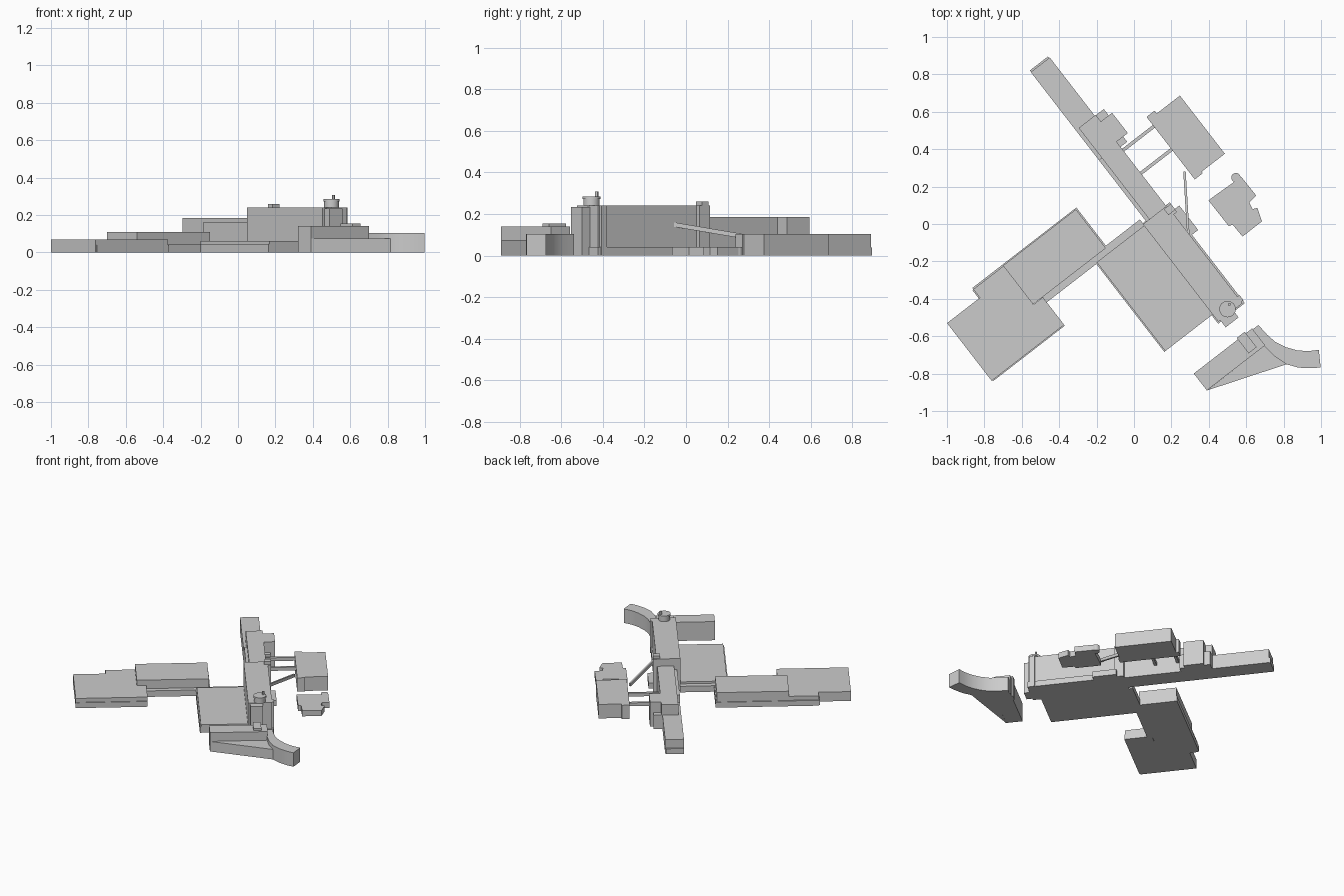
import bpy, bmesh, math
from mathutils import Vector, Matrix

if "Cube" in bpy.data.objects:
    bpy.data.objects.remove(bpy.data.objects["Cube"])

ANGLE = math.radians(37.7)          # whole complex is turned to this street grid
ROT = Matrix.Rotation(ANGLE, 4, 'Z')


def prism(name, pts, z0, z1, turned=True):
    """Extrude a plan outline from z0 to z1."""
    bm = bmesh.new()
    face = bm.faces.new([bm.verts.new((x, y, z0)) for x, y in pts])
    top = bmesh.ops.extrude_face_region(bm, geom=[face])
    verts = [g for g in top['geom'] if isinstance(g, bmesh.types.BMVert)]
    bmesh.ops.translate(bm, verts=verts, vec=(0, 0, z1 - z0))
    if turned:
        bm.transform(ROT)
    bmesh.ops.recalc_face_normals(bm, faces=bm.faces)
    me = bpy.data.meshes.new(name)
    bm.to_mesh(me)
    bm.free()
    ob = bpy.data.objects.new(name, me)
    bpy.context.collection.objects.link(ob)
    return ob


def block(name, a0, a1, b0, b1, z1, z0=0.0):
    """Box in street-grid coordinates."""
    return prism(name, [(a0, b0), (a1, b0), (a1, b1), (a0, b1)], z0, z1)


def drum(name, x, y, r, z0, z1, n=24):
    pts = [(x + r * math.cos(2 * math.pi * i / n), y + r * math.sin(2 * math.pi * i / n))
           for i in range(n)]
    ob = prism(name, pts, z0, z1, turned=False)
    bpy.ops.object.select_all(action='DESELECT')
    ob.select_set(True)
    bpy.context.view_layer.objects.active = ob
    bpy.ops.object.shade_smooth_by_angle()
    return ob


def beam(name, p, q, w, h):
    """Sloping beam between two world points."""
    p, q = Vector(p), Vector(q)
    side = Vector((-(q - p).y, (q - p).x, 0)).normalized() * w / 2
    up = Vector((0, 0, h / 2))
    ring = lambda c: [c - side - up, c + side - up, c + side + up, c - side + up]
    me = bpy.data.meshes.new(name)
    faces = [(0, 1, 2, 3), (7, 6, 5, 4)] + [(i, i + 4, (i + 1) % 4 + 4, (i + 1) % 4) for i in range(4)]
    me.from_pydata([v[:] for v in ring(p) + ring(q)], [], faces)
    bm = bmesh.new()
    bm.from_mesh(me)
    bmesh.ops.recalc_face_normals(bm, faces=bm.faces)
    bm.to_mesh(me)
    bm.free()
    bpy.context.collection.objects.link(bpy.data.objects.new(name, me))


# North wing: low bar, taller middle section and its side steps
block("north_wing", 0.06, 0.188, -0.03, 0.98, 0.105)
block("north_wing_plinth", 0.062, 0.184, 0.9, 0.99, 0.04)
block("north_mid_section", 0.08, 0.195, -0.03, 0.587, 0.185)
block("north_mid_ledge", 0.06, 0.08, -0.03, 0.385, 0.16)
block("north_stair_block", 0.195, 0.271, 0.405, 0.542, 0.185)
block("north_stair_end", 0.188, 0.248, 0.542, 0.585, 0.105)
block("north_stair_porch", 0.195, 0.24, 0.37, 0.405, 0.105)

# Tall central hall with rear block, side apron and roof items
block("central_hall", 0.037, 0.2, -0.69, -0.03, 0.24)
block("hall_end_block", 0.05, 0.137, -0.737, -0.69, 0.235)
block("hall_plinth", 0.03, 0.21, -0.697, -0.025, 0.042)
block("hall_side_pier", 0.2, 0.214, -0.68, -0.645, 0.24)
block("hall_porch", 0.2, 0.252, -0.235, -0.07, 0.042)
block("hall_corner_pier", 0.195, 0.222, -0.09, -0.025, 0.24)
block("roof_hut", 0.175, 0.222, -0.075, -0.035, 0.26, 0.24)
drum("roof_tank", 0.5, -0.455, 0.039, 0.24, 0.272)
drum("roof_tank_cap", 0.5, -0.455, 0.044, 0.272, 0.285)
drum("roof_tank_vent", 0.51, -0.43, 0.008, 0.285, 0.308, 12)

# Low south-west annex and the linking corridor
block("low_annex", -0.283, 0.04, -0.64, -0.04, 0.06)
block("low_annex_plinth", -0.29, -0.283, -0.64, -0.04, 0.045)
block("link_corridor", -0.64, 0.04, -0.046, 0.0, 0.045)

# West building: higher hall stepping down to a lower one
block("west_hall", -0.69, -0.198, -0.01, 0.252, 0.11)
prism("west_low_hall", [(-0.69, 0.249), (-0.893, 0.249), (-0.893, 0.192), (-1.115, 0.192),
                        (-1.115, -0.198), (-0.625, -0.198), (-0.625, -0.012), (-0.69, -0.012)], 0, 0.07)
block("west_plinth_north", -0.893, -0.19, 0.249, 0.258, 0.04)
block("west_plinth_east", -0.2, -0.19, 0.0, 0.25, 0.04)
block("west_plinth_south", -1.11, -0.625, -0.204, -0.198, 0.04)
block("west_plinth_end", -0.9, -0.893, 0.192, 0.249, 0.04)

# East building and its foot bridges
block("east_building", 0.405, 0.614, 0.0, 0.393, 0.105)
block("east_front_strip", 0.403, 0.457, -0.01, 0.412, 0.104)
for i, b in enumerate((0.348, 0.192)):
    block(f"foot_bridge_{i + 1}", 0.19, 0.41, b - 0.009, b + 0.009, 0.095, 0.07)
beam("sloping_conveyor", (0.292, -0.08, 0.153), (0.27, 0.28, 0.092), 0.013, 0.022)

# Small stepped building with a round turret
prism("small_building", [(0.392, -0.144), (0.43, -0.144), (0.575, -0.15), (0.608, -0.15), (0.61, -0.28),
                         (0.558, -0.285), (0.55, -0.325), (0.575, -0.335), (0.55, -0.407),
                         (0.418, -0.408), (0.415, -0.325), (0.394, -0.318)], 0, 0.042)
drum("round_turret", 0.545, 0.248, 0.025, 0, 0.042)

# South-east building: straight bar, wedge infill and curved arm
block("southeast_bar", -0.236, 0.158, -0.942, -0.828, 0.14)
block("southeast_tower", 0.062, 0.116, -0.922, -0.818, 0.155)
prism("southeast_wedge", [(0.39, -0.89), (0.815, -0.75), (0.70, -0.64), (0.66, -0.68)], 0, 0.075, False)
inner = [(0.665, -0.54), (0.71, -0.59), (0.755, -0.63), (0.81, -0.658), (0.87, -0.675),
         (0.93, -0.68), (0.988, -0.673)]
outer = [(0.998, -0.767), (0.95, -0.771), (0.88, -0.768), (0.815, -0.75), (0.755, -0.71),
         (0.705, -0.66), (0.62, -0.575)]
arm = prism("curved_arm", inner + outer, 0, 0.105, False)
bpy.ops.object.select_all(action='DESELECT')
arm.select_set(True)
bpy.context.view_layer.objects.active = arm
bpy.ops.object.shade_smooth_by_angle()
